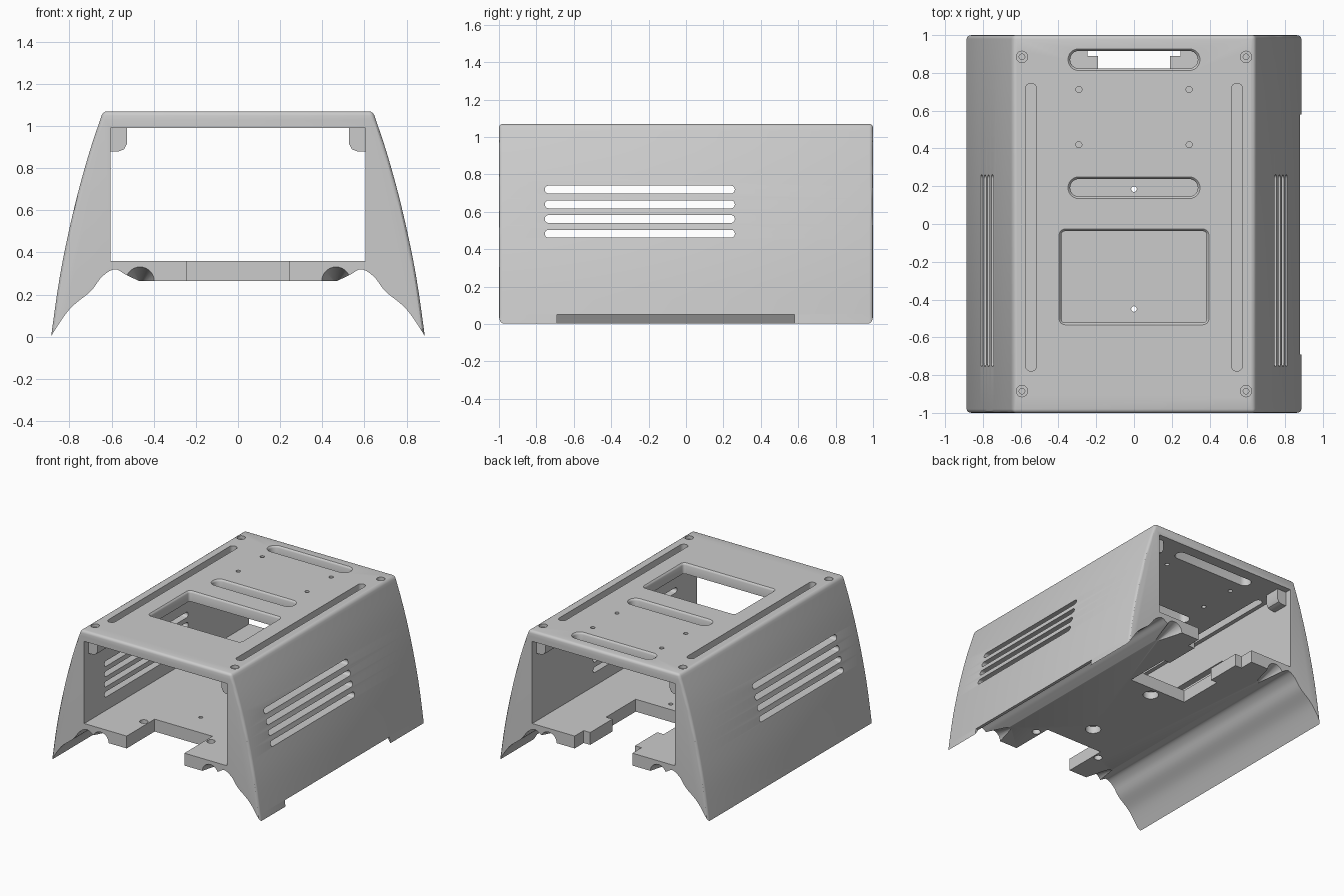
import bpy, bmesh, math
from mathutils import Vector

if "Cube" in bpy.data.objects:
    bpy.data.objects.remove(bpy.data.objects["Cube"])

PLACE = {'x': lambda u, v, w: (w, u, v),
         'y': lambda u, v, w: (u, w, v),
         'z': lambda u, v, w: (u, v, w)}


def loft(name, rings, axis):
    """Solid through rings of (outline, position along axis)."""
    bm = bmesh.new()
    loops = [[bm.verts.new(PLACE[axis](u, v, w)) for u, v in pts] for pts, w in rings]
    bm.faces.new(loops[0])
    bm.faces.new(loops[-1][::-1])
    n = len(loops[0])
    for a, b in zip(loops, loops[1:]):
        for i in range(n):
            j = (i + 1) % n
            bm.faces.new((a[i], a[j], b[j], b[i]))
    bmesh.ops.recalc_face_normals(bm, faces=bm.faces)
    me = bpy.data.meshes.new(name)
    bm.to_mesh(me)
    bm.free()
    ob = bpy.data.objects.new(name, me)
    bpy.context.collection.objects.link(ob)
    return ob


def prism(name, pts, axis, a, b):
    return loft(name, [(pts, a), (pts, b)], axis)


def rounded(cx, cy, hw, hh, r, n=6):
    """Rounded rectangle outline."""
    out = []
    for k, (sx, sy) in enumerate(((1, 1), (-1, 1), (-1, -1), (1, -1))):
        for i in range(n + 1):
            t = math.pi / 2 * (k + i / n)
            out.append((cx + sx * (hw - r) + r * math.cos(t),
                        cy + sy * (hh - r) + r * math.sin(t)))
    return out


def circle(cx, cy, r, n=24):
    return [(cx + r * math.cos(2 * math.pi * i / n), cy + r * math.sin(2 * math.pi * i / n))
            for i in range(n)]


def spline(pts, n=5):
    """Smooth curve through points."""
    p = [Vector(q) for q in [pts[0]] + pts + [pts[-1]]]
    out = []
    for a, b, c, d in zip(p, p[1:], p[2:], p[3:]):
        for i in range(n):
            t = i / n
            q = 0.5 * (2 * b + (c - a) * t + (2 * a - 5 * b + 4 * c - d) * t * t
                       + (3 * b - a - 3 * c + d) * t ** 3)
            out.append((q.x, q.y))
    return out + [tuple(pts[-1])]


def mirrored(pts):
    return pts + [(-x, z) for x, z in reversed(pts)]


def apply(mod):
    bpy.context.view_layer.objects.active = body
    bpy.ops.object.modifier_apply(modifier=mod.name)


def combine(tool, op='DIFFERENCE'):
    mod = body.modifiers.new('bool', 'BOOLEAN')
    mod.operation, mod.solver, mod.object = op, 'EXACT', tool
    apply(mod)
    bpy.data.objects.remove(tool)


# Outer hull with bowed sides and softened edges
side = [(0.905, -0.1)] + spline([(0.887, 0.0), (0.843, 0.3), (0.78, 0.6), (0.71, 0.86), (0.64, 1.07)], 4)
body = prism('housing', mirrored(side), 'y', -1, 1)
bev = body.modifiers.new('bevel', 'BEVEL')
bev.width, bev.segments, bev.limit_method, bev.angle_limit = 0.02, 3, 'ANGLE', math.radians(40)
apply(bev)

# Waved underside
wave = spline([(0.887, 0.003), (0.8, 0.13), (0.7, 0.215), (0.645, 0.285), (0.585, 0.32),
               (0.53, 0.293), (0.47, 0.265)])
combine(prism('underside_cut', mirrored([(1.2, -0.3), (1.2, 0.003)] + wave), 'y', -1.2, 1.2))

# Inner tunnel
combine(prism('tunnel_cut', mirrored([(0.605, 0.36), (0.605, 0.99)]), 'y', -1.2, 1.2))

# Corner screw bosses under the lid
boss = [(0.63, 1.01), (0.527, 1.01), (0.527, 0.915), (0.54, 0.89), (0.565, 0.88), (0.63, 0.88)]
for sx in (-1, 1):
    for y in (-0.89, 0.89):
        combine(prism('boss', [(sx * x, z) for x, z in boss], 'y', y - 0.06, y + 0.06), 'UNION')

# Floor notches front and back
combine(prism('front_notch', mirrored([(0.245, -1.2), (0.245, -0.66)]), 'z', 0.2, 0.45))
back = [(0.245, 1.2), (0.245, 0.89), (0.19, 0.89), (0.19, 0.62), (0.245, 0.62), (0.245, 0.26)]
combine(prism('back_notch', mirrored(back), 'z', 0.2, 0.45))

# Floor holes, two of them counterbored from below
for x, y in ((0, -0.45), (0, 0.185)):
    combine(loft('floor_hole', [(circle(x, y, 0.055), 0.2), (circle(x, y, 0.055), 0.32),
                                (circle(x, y, 0.015), 0.32), (circle(x, y, 0.015), 0.45)], 'z'))
for sx in (-1, 1):
    combine(prism('floor_hole', circle(sx * 0.285, -0.735, 0.03), 'z', 0.2, 0.45))
    # Scoops under the floor ends
    for sy in (-1, 1):
        combine(loft('scoop', [(circle(sx * 0.465, 0.265, 0.073), sy * 1.02),
                               (circle(sx * 0.465, 0.25, 0.01), sy * 0.78)], 'y'))

# Lid window, slots and grooves with softened lips
openings = [(0, -0.28, 0.385, 0.242, 0.02), (0, 0.87, 0.338, 0.046, 0.045),
            (0, 0.192, 0.338, 0.046, 0.045),
            (-0.545, -0.017, 0.029, 0.762, 0.028), (0.545, -0.017, 0.029, 0.762, 0.028)]
for i, (cx, cy, hw, hh, r) in enumerate(openings):
    lips = ((0, 0.95), (0, 1.055), (0.004, 1.064), (0.012, 1.0705), (0.012, 1.1))
    if i > 2:
        lips = ((0, 0.95), (0, 1.1))
    combine(loft('lid_opening', [(rounded(cx, cy, hw + o, hh + o, r + o), z) for o, z in lips], 'z'))

# Lid screw holes
for sx in (-1, 1):
    for y in (-0.885, 0.885):
        x = sx * 0.593
        combine(loft('screw_hole', [(circle(x, y, 0.015), 0.9), (circle(x, y, 0.015), 1.045),
                                    (circle(x, y, 0.03), 1.045), (circle(x, y, 0.03), 1.1)], 'z'))
    for y in (0.42, 0.712):
        combine(prism('lid_hole', circle(sx * 0.292, y, 0.016), 'z', 0.95, 1.1))

# Side vents through both walls
for z in (0.483, 0.562, 0.64, 0.719):
    combine(prism('vent', rounded(-0.247, z, 0.508, 0.021, 0.0205), 'x', -1.2, 1.2))

# Relief along the bottom of the right wall only
combine(prism('relief', [(-0.69, -0.1), (0.58, -0.1), (0.58, 0.05), (-0.69, 0.05)], 'x', 0.7, 1.2))

body.select_set(True)
bpy.context.view_layer.objects.active = body
bpy.ops.object.shade_smooth_by_angle(angle=math.radians(30))
